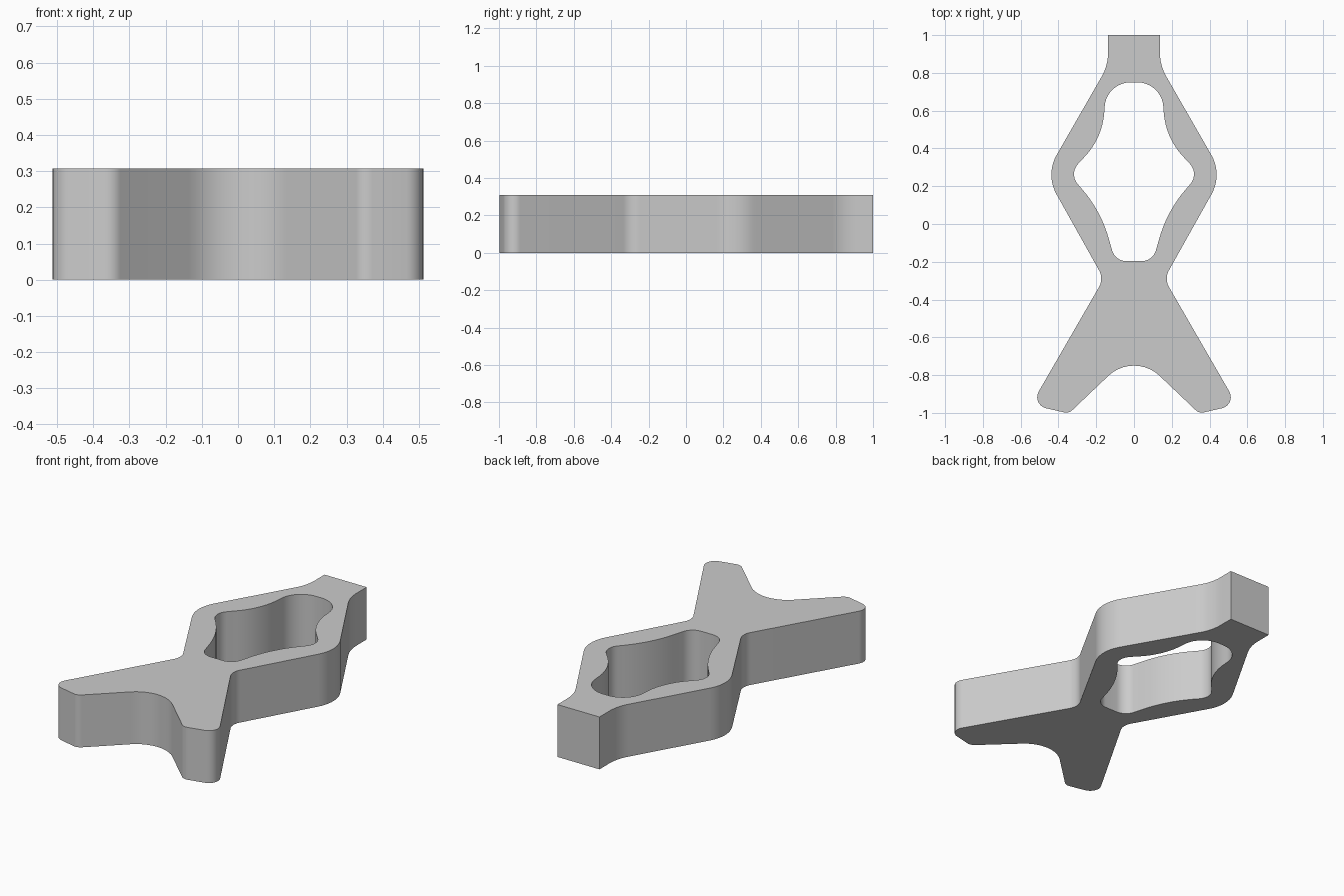
import bpy, bmesh, math
from mathutils import Vector

if "Cube" in bpy.data.objects:
    bpy.data.objects.remove(bpy.data.objects["Cube"])

THICK = 0.308


def outline(half, steps=10):
    """Mirror (x, y, radius) corners across x = 0, then round every corner."""
    left = [(-x, y, r) for x, y, r in reversed(half) if x > 0]
    corners = half + left
    n = len(corners)
    pts = []
    for i, (x, y, r) in enumerate(corners):
        p = Vector((x, y))
        if r == 0:
            pts.append(p)
            continue
        u = (Vector(corners[i - 1][:2]) - p).normalized()
        v = (Vector(corners[(i + 1) % n][:2]) - p).normalized()
        half_angle = u.angle(v) / 2
        centre = p + (u + v).normalized() * (r / math.sin(half_angle))
        t = r / math.tan(half_angle)
        a = p + u * t - centre
        b = p + v * t - centre
        sweep = a.angle(b)
        for k in range(steps + 1):
            f = k / steps
            q = (a * math.sin((1 - f) * sweep) + b * math.sin(f * sweep)) / math.sin(sweep)
            pts.append(centre + q)
    return pts


# Right half of the body, from the stem at the top to the arch between the legs
body = [(0.137, 1.0, 0), (0.137, 0.84, 0.26), (0.469, 0.262, 0.21),
        (0.16, -0.29, 0.09), (0.545, -0.957, 0.06), (0.345, -1.003, 0.05),
        (0, -0.675, 0.197)]
# Right half of the opening
hole = [(0.148, 0.75, 0.138), (0.165, 0.46, 0.38), (0.345, 0.265, 0.08),
        (0.175, 0.07, 0.68), (0.10, -0.197, 0.08)]

# Filled flat curve, extruded into a plate
curve = bpy.data.curves.new("clip_body", "CURVE")
curve.dimensions = '2D'
curve.fill_mode = 'BOTH'
curve.extrude = THICK / 2
for half in (body, hole):
    pts = outline(half)
    s = curve.splines.new('POLY')
    s.points.add(len(pts) - 1)
    for sp, p in zip(s.points, pts):
        sp.co = (p.x, p.y, 0, 1)
    s.use_cyclic_u = True
obj = bpy.data.objects.new("clip_body", curve)
bpy.context.collection.objects.link(obj)
bpy.context.view_layer.objects.active = obj
obj.select_set(True)
bpy.ops.object.convert(target='MESH')
obj = bpy.context.object
obj.name = "clip_body"

# Weld caps to walls and stand on the ground
bm = bmesh.new()
bm.from_mesh(obj.data)
bmesh.ops.remove_doubles(bm, verts=bm.verts, dist=1e-4)
bmesh.ops.translate(bm, verts=bm.verts, vec=(0, 0, THICK / 2))
bmesh.ops.recalc_face_normals(bm, faces=bm.faces)
bm.to_mesh(obj.data)
bm.free()

mat = bpy.data.materials.new("light grey")
mat.diffuse_color = (0.6, 0.6, 0.6, 1)
mat.use_nodes = True
mat.node_tree.nodes["Principled BSDF"].inputs["Base Color"].default_value = mat.diffuse_color
obj.data.materials.clear()
obj.data.materials.append(mat)
bpy.ops.object.shade_smooth_by_angle(angle=math.radians(30))
